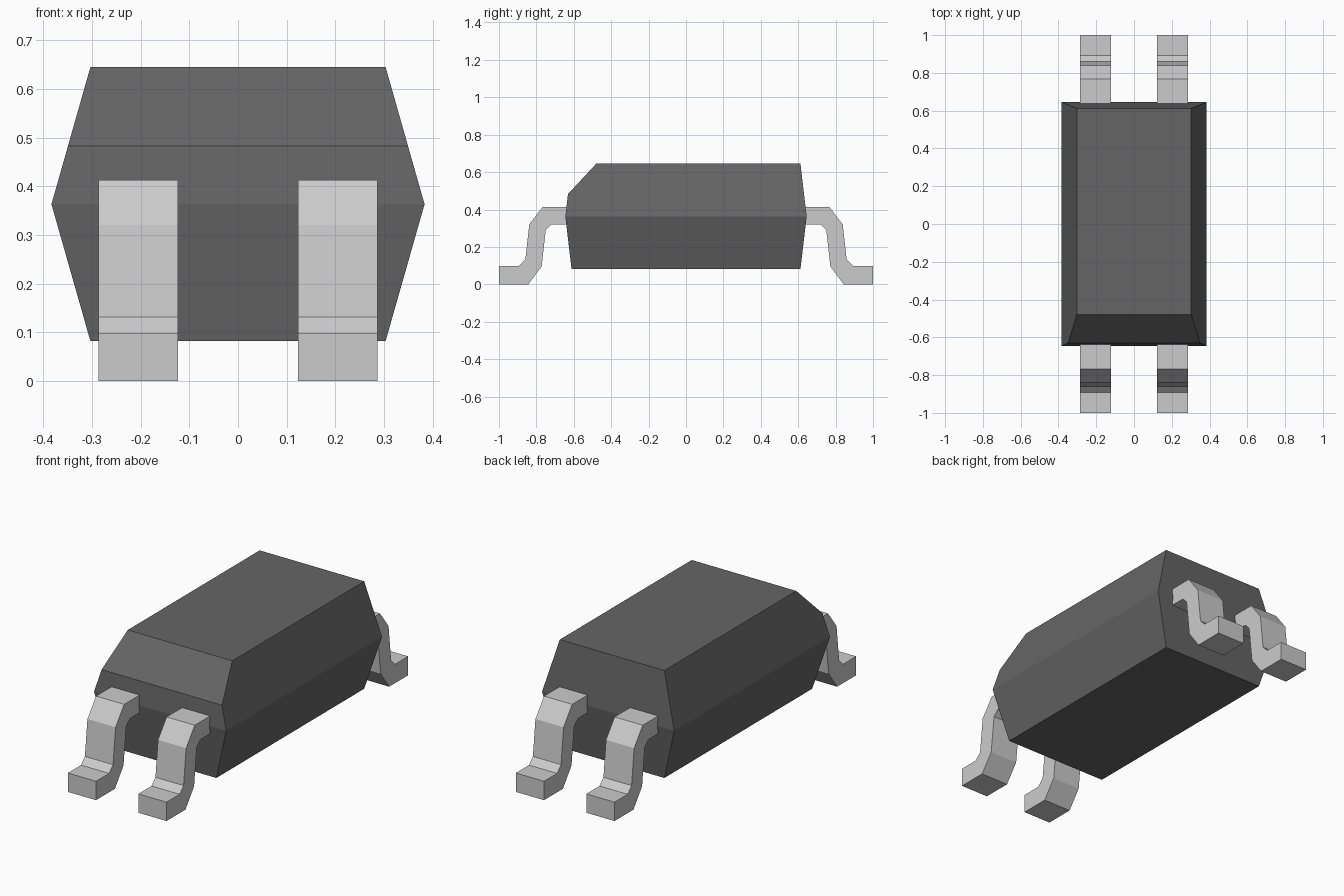
import bpy, bmesh
from mathutils import Vector

cube = bpy.data.objects.get("Cube")
if cube:
    bpy.data.objects.remove(cube, do_unlink=True)


def make_material(name, value):
    mat = bpy.data.materials.new(name)
    mat.use_nodes = True
    color = (value, value, value, 1)
    mat.diffuse_color = color
    mat.node_tree.nodes["Principled BSDF"].inputs["Base Color"].default_value = color
    return mat


def finish(bm, name, mat):
    bmesh.ops.recalc_face_normals(bm, faces=bm.faces[:])
    mesh = bpy.data.meshes.new(name)
    bm.to_mesh(mesh)
    bm.free()
    mesh.materials.append(mat)
    obj = bpy.data.objects.new(name, mesh)
    bpy.context.collection.objects.link(obj)
    return obj


plastic = make_material("dark grey plastic", 0.13)
metal = make_material("light grey metal", 0.6)

# Package body: rectangular sections, widest at the waist
bm = bmesh.new()
rings = []
for hx, hy, z in ((0.303, 0.612, 0.082), (0.383, 0.645, 0.363), (0.303, 0.612, 0.645)):
    rings.append([bm.verts.new((sx * hx, sy * hy, z))
                  for sx, sy in ((-1, -1), (1, -1), (1, 1), (-1, 1))])
for low, high in zip(rings, rings[1:]):
    for i in range(4):
        j = (i + 1) % 4
        bm.faces.new((low[i], low[j], high[j], high[i]))
bm.faces.new(rings[0])
bm.faces.new(rings[-1])

# Bevelled upper front edge that marks the first pin
edge_low, edge_high = Vector((0, -0.631, 0.483)), Vector((0, -0.48, 0.645))
normal = Vector((1, 0, 0)).cross(edge_high - edge_low)
if normal.z < 0:
    normal.negate()
cut = bmesh.ops.bisect_plane(bm, geom=bm.verts[:] + bm.edges[:] + bm.faces[:],
                             plane_co=edge_low, plane_no=normal, clear_outer=True)
bmesh.ops.holes_fill(bm, edges=[e for e in bm.edges if e.is_boundary])
finish(bm, "package_body", plastic)

# Bent pins: one side profile (y, z) extruded across the pin width
PROFILE = ((0.6, 0.413), (0.767, 0.413), (0.838, 0.32), (0.859, 0.132),
           (0.892, 0.099), (1, 0.099), (1, 0), (0.843, 0),
           (0.772, 0.095), (0.75, 0.29), (0.72, 0.32), (0.6, 0.32))
INNER, OUTER = 0.123, 0.286


def make_pin(name, side, end):
    bm = bmesh.new()
    face = bm.faces.new([bm.verts.new((side * INNER, end * y, z)) for y, z in PROFILE])
    swept = bmesh.ops.extrude_face_region(bm, geom=[face])
    verts = [v for v in swept["geom"] if isinstance(v, bmesh.types.BMVert)]
    bmesh.ops.translate(bm, verts=verts, vec=(side * (OUTER - INNER), 0, 0))
    finish(bm, name, metal)


for end_name, end in (("front", -1), ("back", 1)):
    for side_name, side in (("left", 1), ("right", -1)):
        make_pin(f"{end_name}_{side_name}_pin", side, end)
